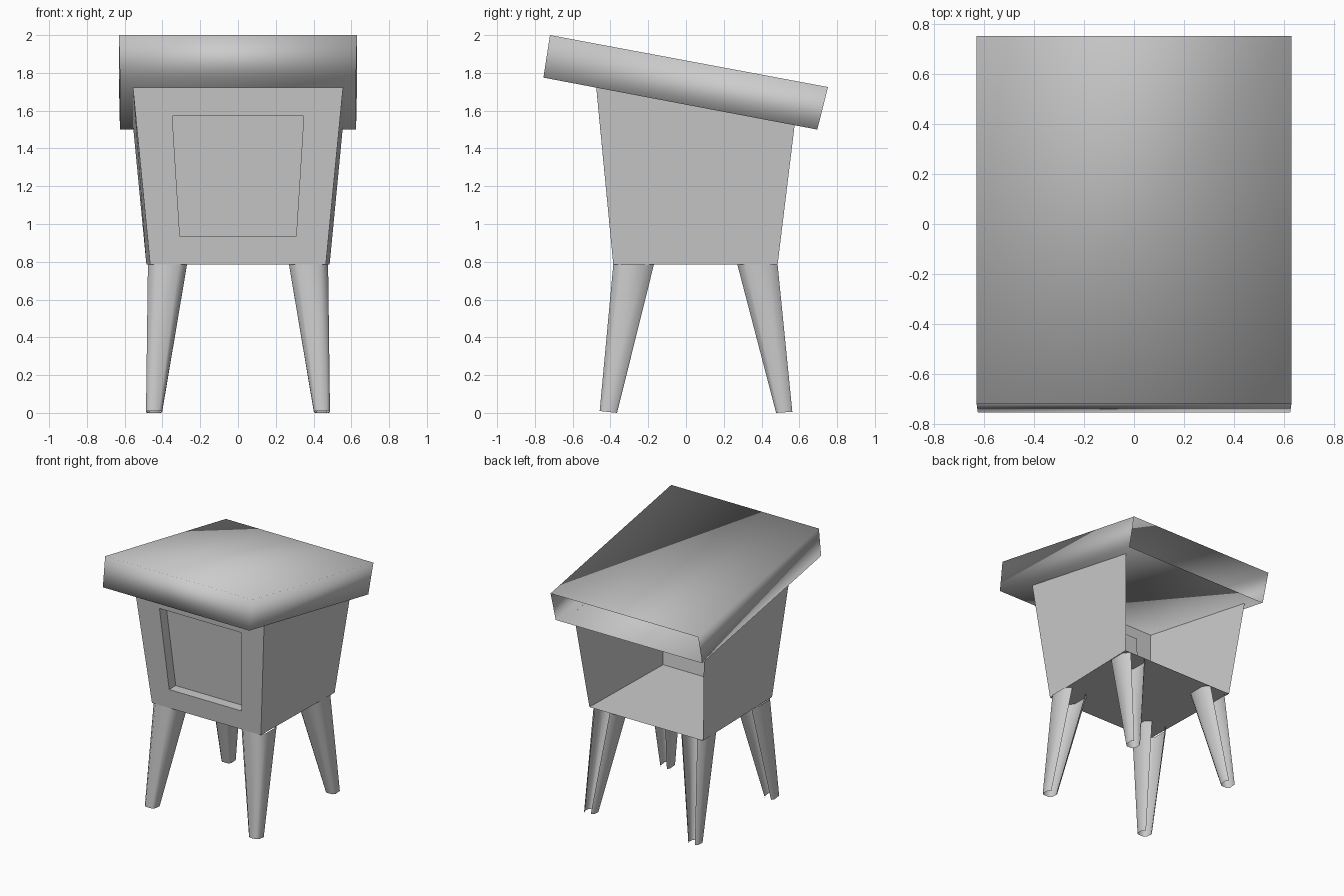
import bpy
import bmesh

cube = bpy.data.objects.get("Cube")
if cube:
    bpy.data.objects.remove(cube, do_unlink=True)

grey = bpy.data.materials.new("plain_grey")
grey.use_nodes = True
COLOUR = (0.6, 0.6, 0.6, 1)
grey.diffuse_color = COLOUR
grey.node_tree.nodes["Principled BSDF"].inputs["Base Color"].default_value = COLOUR


def make(name, loops, quads, smooth=False):
    """Build an object from stacked point loops and faces given as (loop, index) pairs."""
    bm = bmesh.new()
    verts = [[bm.verts.new(p) for p in loop] for loop in loops]
    for quad in quads:
        bm.faces.new([verts[a][b] for a, b in quad])
    bmesh.ops.recalc_face_normals(bm, faces=bm.faces)
    for f in bm.faces:
        f.smooth = smooth
    mesh = bpy.data.meshes.new(name)
    bm.to_mesh(mesh)
    bm.free()
    mesh.materials.append(grey)
    obj = bpy.data.objects.new(name, mesh)
    bpy.context.collection.objects.link(obj)
    return obj


def band(a, b, n, skip=()):
    """Quads joining loop a to loop b, leaving out the skipped sides."""
    return [((a, i), (a, (i + 1) % n), (b, (i + 1) % n), (b, i))
            for i in range(n) if i not in skip]


def cap(a, n):
    return tuple((a, i) for i in range(n))


# Tilted hollow roof, open at the back
def roof_loop(w, front, back):
    return [(-w, *front), (w, *front), (w, *back), (-w, *back)]


make("roof",
     [roof_loop(0.625, (-0.755, 1.775), (0.695, 1.5)),
      roof_loop(0.63, (-0.72, 2.0), (0.752, 1.725))],
     band(0, 1, 4, skip=(2,)) + [cap(0, 4), cap(1, 4)], smooth=True)


# Flared cabinet, open at the back and top
def front_y(z):
    return -0.385 - 0.0963 * (z - 0.785)


bottom = [(-0.465, -0.385, 0.785), (0.465, -0.385, 0.785),
          (0.485, 0.485, 0.785), (-0.485, 0.485, 0.785)]
top = [(-0.556, -0.475, 1.722), (0.556, -0.475, 1.722),
       (0.556, 0.575, 1.523), (-0.556, 0.575, 1.523)]
make("cabinet", [bottom, top], band(0, 1, 4, skip=(0, 2)) + [cap(0, 4)])


# Cabinet front with a recessed panel
def panel_loop(depth):
    return [(x, front_y(z) + depth, z) for x, z in
            ((-0.308, 0.935), (0.308, 0.935), (0.348, 1.573), (-0.348, 1.573))]


rim = [bottom[0], bottom[1], top[1], top[0]]
make("cabinet_front", [rim, panel_loop(0), panel_loop(0.08)],
     band(0, 1, 4) + band(1, 2, 4) + [cap(2, 4)])


# Tapered legs with chamfered corners, hollow and open at the rear
def leg_loop(x0, x1, y0, y1, z0, z1):
    c = 0.2 * (x1 - x0)
    outline = [(x0 + c, y0), (x1 - c, y0), (x1, y0 + c), (x1, y1 - c),
               (x1 - c, y1), (x0 + c, y1), (x0, y1 - c), (x0, y0 + c)]
    return [(x, y, z0 + (z1 - z0) * (y - y0) / (y1 - y0)) for x, y in outline]


for end, top_y, foot_y, foot_z in (("front", (-0.385, -0.17), (-0.457, -0.365), (0.01, 0)),
                                   ("back", (0.272, 0.485), (0.477, 0.563), (0, 0.006))):
    for side, s in (("left", 1), ("right", -1)):
        loops = [leg_loop(0.402, 0.487, *foot_y, *foot_z),
                 leg_loop(0.27, 0.477, *top_y, 0.785, 0.785)]
        loops = [[(s * x, y, z) for x, y, z in loop] for loop in loops]
        make(f"{end}_{side}_leg", loops, band(0, 1, 8, skip=(4,)), smooth=True)
